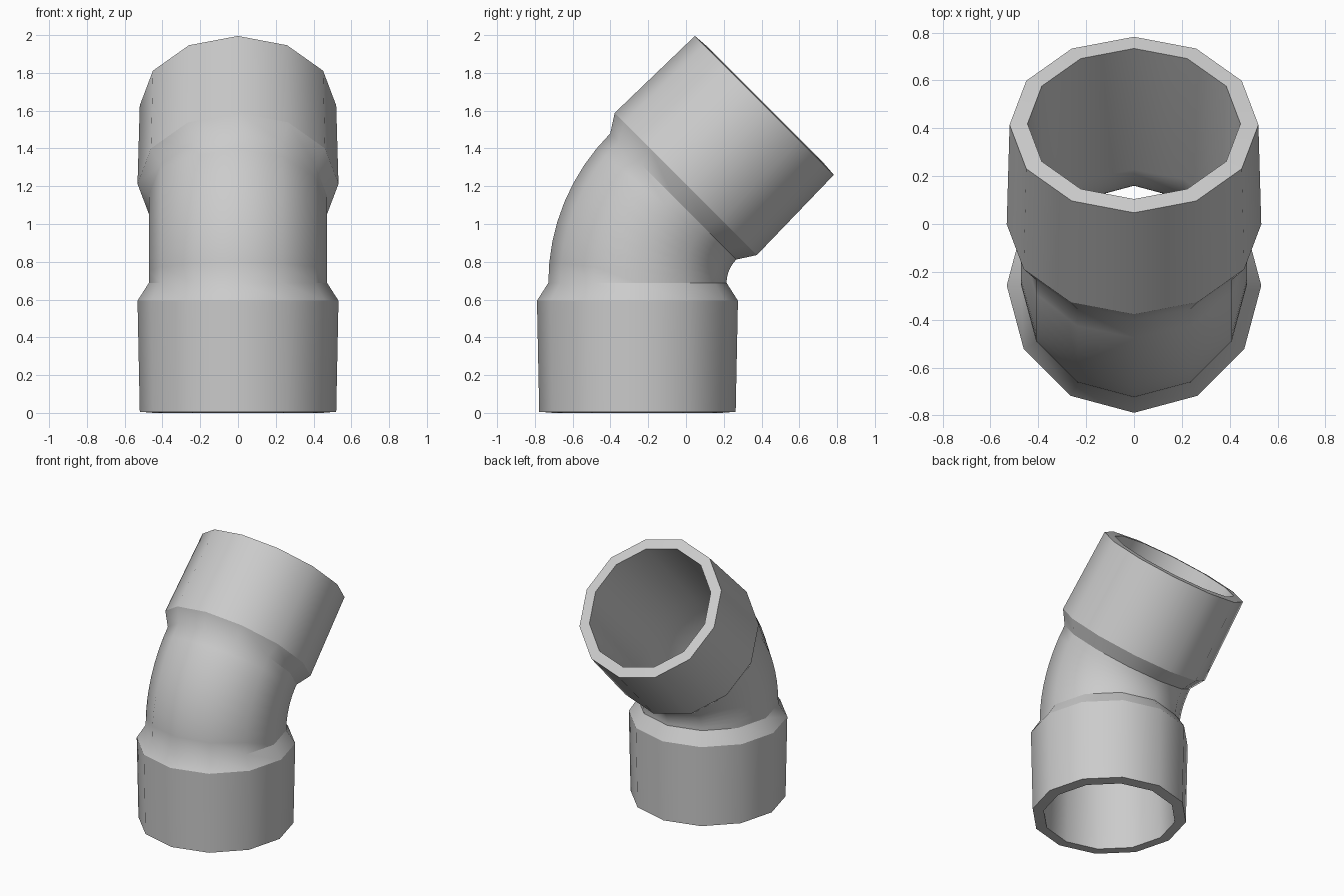
import bpy, bmesh, math
from mathutils import Vector

if "Cube" in bpy.data.objects:
    bpy.data.objects.remove(bpy.data.objects["Cube"])

SIDES, BEND_STEPS = 12, 8
ANGLE = math.radians(45)
START_Y, SOCKET, BEND_R = -0.257, 0.688, 0.647   # axis position, socket length, bend radius
ARC = BEND_R * ANGLE
TOTAL = 2 * SOCKET + ARC


def frame(s):
    """Point on the pipe axis at distance s, with the outward direction in the bend plane."""
    t = min(max((s - SOCKET) / BEND_R, 0), ANGLE)
    extra = min(s, SOCKET) - SOCKET + max(s - SOCKET - ARC, 0)
    along = Vector((0, math.sin(t), math.cos(t)))
    across = Vector((0, math.cos(t), -math.sin(t)))
    pivot = Vector((0, START_Y + BEND_R, SOCKET))
    return pivot - across * BEND_R + along * extra, across


def run(half, radius):
    """Mirror half a profile about the bend's middle and fill in the bend."""
    bend = [(SOCKET + ARC * i / BEND_STEPS, radius) for i in range(BEND_STEPS + 1)]
    return half + bend + [(TOTAL - s, r) for s, r in reversed(half)]


# Outer skin with collars, then inner bore back to the start
outer = run([(0.006, 0.52), (0.594, 0.532)], 0.472)
inner = run([(0.0, 0.445)], 0.417)
profile = outer + inner[::-1]

bm = bmesh.new()
rings = []
for s, r in profile:
    centre, across = frame(s)
    rings.append([bm.verts.new(centre + r * (math.sin(a) * Vector((1, 0, 0)) + math.cos(a) * across))
                  for a in (2 * math.pi * k / SIDES for k in range(SIDES))])
for i, ring in enumerate(rings):
    nxt = rings[(i + 1) % len(rings)]
    for k in range(SIDES):
        j = (k + 1) % SIDES
        bm.faces.new((ring[k], ring[j], nxt[j], nxt[k]))
bmesh.ops.recalc_face_normals(bm, faces=bm.faces)

mesh = bpy.data.meshes.new("pipe_elbow")
bm.to_mesh(mesh)
bm.free()
elbow = bpy.data.objects.new("pipe_elbow", mesh)
bpy.context.collection.objects.link(elbow)

# Smooth around the pipe, crisp at collars and rims
bpy.context.view_layer.objects.active = elbow
elbow.select_set(True)
bpy.ops.object.shade_smooth_by_angle(angle=math.radians(30.5))
